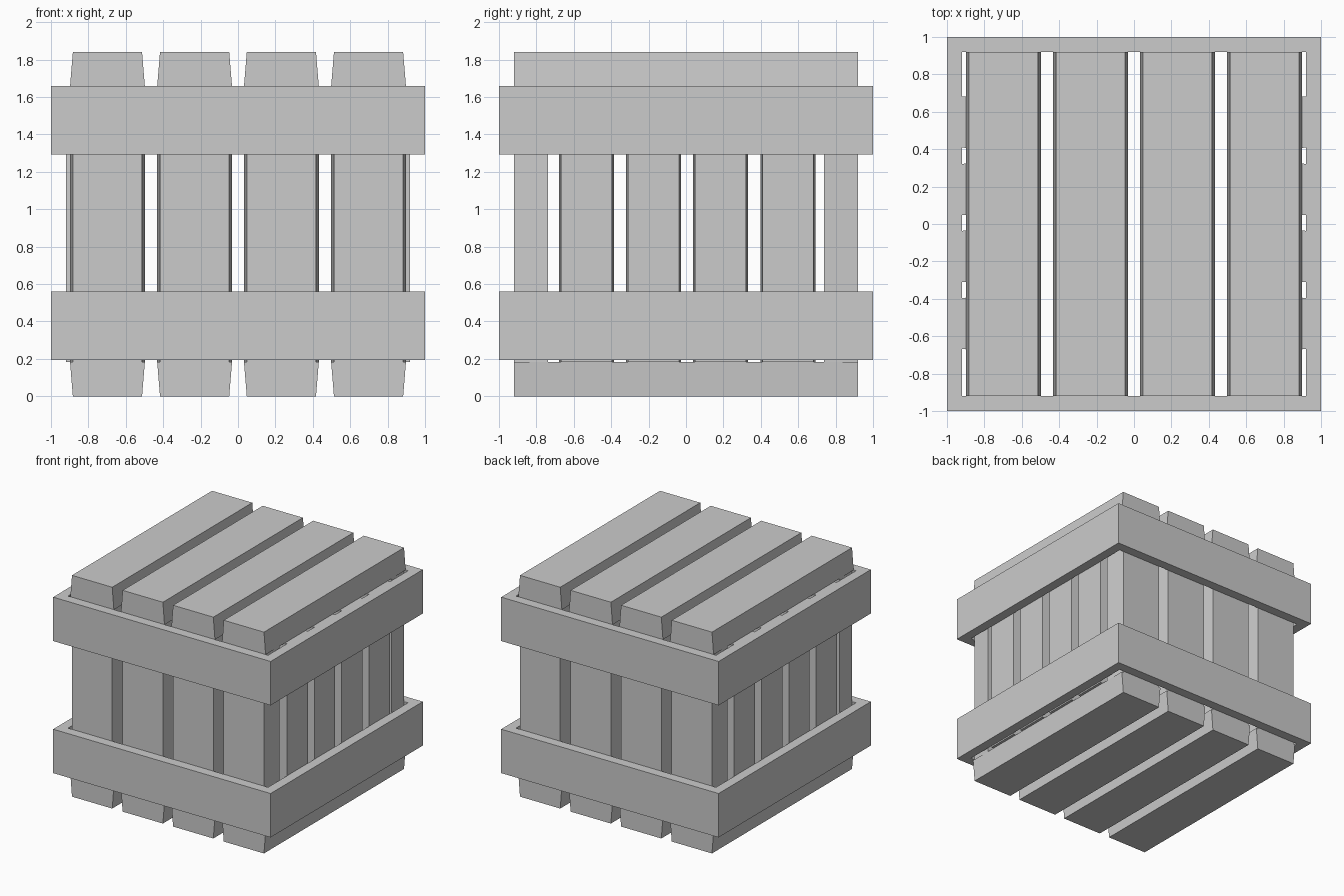
import bpy
import bmesh
from mathutils import Matrix, Vector

if "Cube" in bpy.data.objects:
    bpy.data.objects.remove(bpy.data.objects["Cube"])

OUT, T = 0.92, 0.183          # slat outer face distance, slat thickness
LOW, HIGH = 0.183, 1.657      # span of the upright slats
X_CENTRES = (-0.698, -0.232, 0.232, 0.698)
Y_CENTRES = (-0.532, -0.173, 0.185, 0.545)


def make_object(name, bm):
    bmesh.ops.recalc_face_normals(bm, faces=bm.faces)
    mesh = bpy.data.meshes.new(name)
    bm.to_mesh(mesh)
    bm.free()
    bpy.context.collection.objects.link(bpy.data.objects.new(name, mesh))


def slat(name, outer_mid, across, along, outward, width, length, taper):
    """Plank whose outer face is narrower than its inner face."""
    bm = bmesh.new()
    bmesh.ops.create_cube(bm, size=1)
    frame = Matrix((across, along, outward)).transposed()
    for v in bm.verts:
        w = width - taper if v.co.z > 0 else width
        local = Vector((v.co.x * w, v.co.y * length, (v.co.z - 0.5) * T))
        v.co = Vector(outer_mid) + frame @ local
    make_object(name, bm)


def band(name, z0, z1):
    """Square hoop around the crate."""
    bm = bmesh.new()
    signs = ((-1, -1), (1, -1), (1, 1), (-1, 1))
    loops = [[bm.verts.new((sx * r, sy * r, z)) for sx, sy in signs]
             for r, z in ((1, z0), (1, z1), (OUT, z1), (OUT, z0))]
    for i in range(4):
        a, b = loops[i], loops[(i + 1) % 4]
        for j in range(4):
            k = (j + 1) % 4
            bm.faces.new((a[j], a[k], b[k], b[j]))
    make_object(name, bm)


X, Y, Z = (1, 0, 0), (0, 1, 0), (0, 0, 1)
mid, tall = (LOW + HIGH) / 2, HIGH - LOW

# Wide slats: lid, base, front and back
for i, x in enumerate(X_CENTRES, 1):
    slat(f"lid_slat_{i}", (x, 0, 1.84), X, Y, Z, 0.40, 2 * OUT, 0.03)
    slat(f"base_slat_{i}", (x, 0, 0), X, Y, (0, 0, -1), 0.40, 2 * OUT, 0.03)
    for side, s in (("front", -1), ("back", 1)):
        slat(f"{side}_slat_{i}", (x, s * OUT, mid), X, Z, (0, s, 0), 0.40, tall, 0.03)

# Narrower slats on the two sides
for i, y in enumerate(Y_CENTRES, 1):
    for side, s in (("left", -1), ("right", 1)):
        slat(f"{side}_slat_{i}", (s * OUT, y, mid), Y, Z, (s, 0, 0), 0.295, tall, 0.022)

# Two hoops
band("lower_band", 0.195, 0.56)
band("upper_band", 1.293, 1.658)
